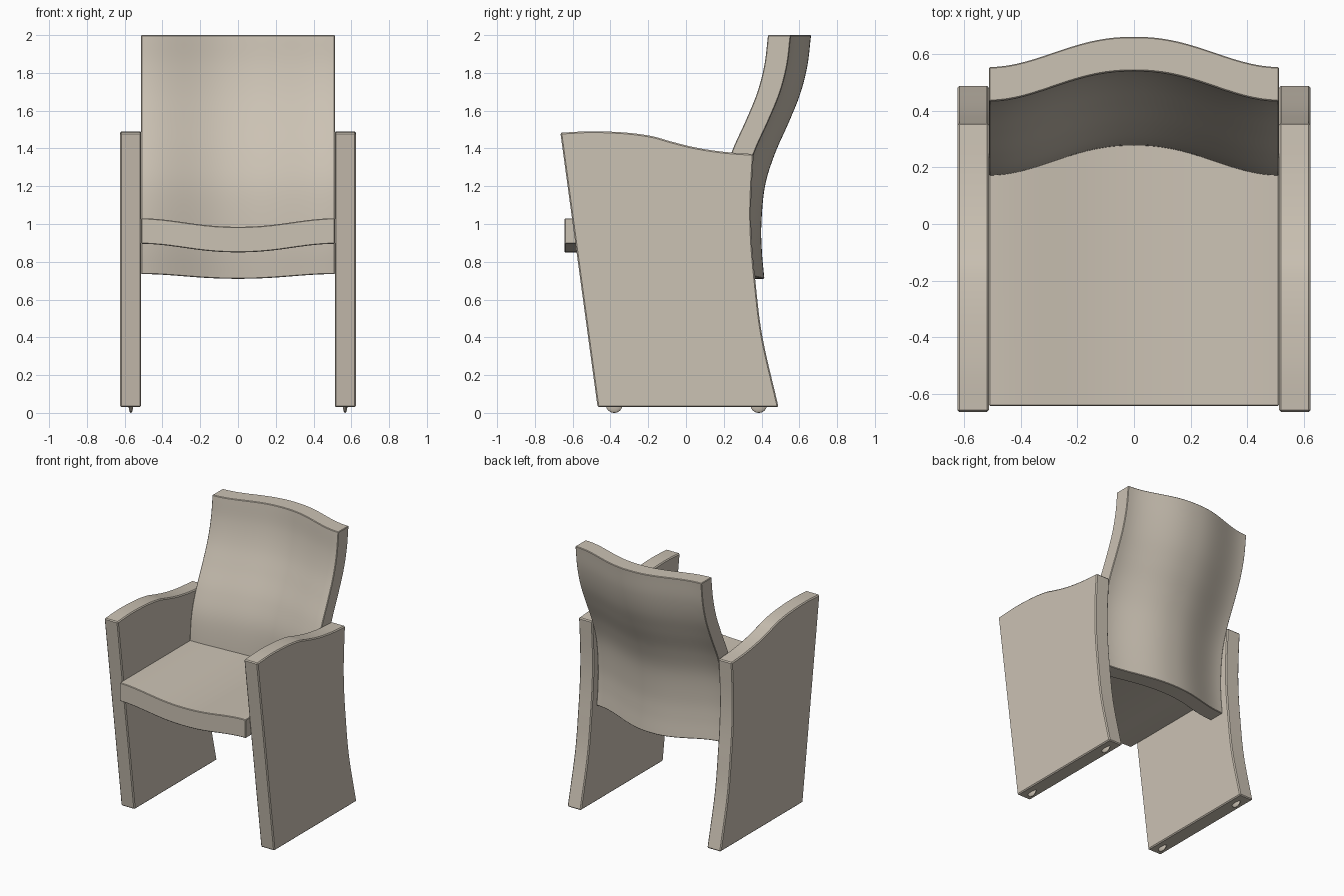
import bpy, bmesh, math
from mathutils import Vector

cube = bpy.data.objects.get("Cube")
if cube:
    bpy.data.objects.remove(cube, do_unlink=True)

HALF = 0.513   # half width between the side panels
OUTER = 0.624  # outer face of the side panels

upholstery = bpy.data.materials.new("warm_beige")
upholstery.use_nodes = True
BEIGE = (0.60, 0.54, 0.455, 1)
upholstery.diffuse_color = BEIGE
upholstery.node_tree.nodes["Principled BSDF"].inputs["Base Color"].default_value = BEIGE


def spline(pts, steps=6):
    """Smooth curve through the given points."""
    p = [Vector(q) for q in pts]
    p = [2 * p[0] - p[1]] + p + [2 * p[-1] - p[-2]]
    out = []
    for a, b, c, d in zip(p, p[1:], p[2:], p[3:]):
        for i in range(steps):
            t = i / steps
            out.append(0.5 * (2 * b + (c - a) * t + (2 * a - 5 * b + 4 * c - d) * t * t
                              + (3 * b - a - 3 * c + d) * t ** 3))
    return out + [p[-2]]


def bulge(x):
    """Crosswise curve: one at the middle, levelling to zero at the sides."""
    return 0.5 + 0.5 * math.cos(math.pi * min(1, abs(x) / HALF) ** 1.12)


def finish(bm, name):
    bmesh.ops.recalc_face_normals(bm, faces=bm.faces)
    mesh = bpy.data.meshes.new(name)
    bm.to_mesh(mesh)
    bm.free()
    mesh.materials.append(upholstery)
    obj = bpy.data.objects.new(name, mesh)
    bpy.context.collection.objects.link(obj)
    bpy.ops.object.select_all(action='DESELECT')
    obj.select_set(True)
    bpy.context.view_layer.objects.active = obj
    bpy.ops.object.shade_smooth_by_angle(angle=math.radians(30))
    return obj


def loft(name, xs, section, chamfer):
    """Join closed y-z sections placed along x and cap both ends."""
    bm = bmesh.new()
    rings = [[bm.verts.new((x, y, z)) for y, z in section(x)] for x in xs]
    n = len(rings[0])
    for r, s in zip(rings, rings[1:]):
        for i in range(n):
            j = (i + 1) % n
            bm.faces.new((r[i], r[j], s[j], s[i]))
    bm.faces.new(rings[0])
    bm.faces.new(rings[-1])
    bmesh.ops.recalc_face_normals(bm, faces=bm.faces)
    sharp = [e for e in bm.edges if e.calc_face_angle(0) > math.radians(40)]
    bmesh.ops.bevel(bm, geom=sharp, offset=chamfer, segments=1, affect='EDGES')
    return finish(bm, name)


# Side panels: sloping front, wavy arm top, curved rear edge
rear = spline([(0.49, 0.03), (0.405, 0.4), (0.367, 0.7), (0.348, 0.92),
               (0.345, 1.12), (0.358, 1.37)])
arm = spline([(0.358, 1.37), (0.2, 1.382), (0.05, 1.405), (-0.08, 1.437), (-0.18, 1.465),
              (-0.32, 1.484), (-0.5, 1.491), (-0.665, 1.483)])
panel = [(-0.468, 0.03)] + rear[:-1] + arm
for side, name in ((1, "left_side_panel"), (-1, "right_side_panel")):
    loft(name, (side * HALF, side * OUTER), lambda x: panel, 0.007)

# Backrest: S-curved slab bowed rearward across its width
spine = spline([(0.415, 0.71), (0.402, 0.85), (0.399, 1.0), (0.418, 1.2), (0.47, 1.37),
                (0.545, 1.54), (0.605, 1.69), (0.643, 1.84), (0.662, 2.0)])


def back_section(x):
    drop = 0.107 * (bulge(x) - 1)
    lift = 0.025 * (1 - bulge(x))
    pts = [(y + drop, z + lift * (2 - z) / 1.29) for y, z in spine]
    return pts + [(y - 0.121, z) for y, z in reversed(pts)]


across = [HALF * (i / 16 - 1) for i in range(33)]
loft("backrest", across, back_section, 0.004)


# Seat: level slab, dished across its width, its rear tucked into the backrest
def seat_section(x):
    dip = -0.045 * bulge(x)
    back = 0.22 + 0.107 * bulge(x)
    return [(-0.643, 0.895 + dip), (back, 0.895 + dip),
            (back, 1.03 + dip), (-0.643, 1.03 + dip)]


loft("seat", across, seat_section, 0.004)

# Narrow rounded glides under each panel
for side, s_name in ((1, "left"), (-1, "right")):
    for y, f_name in ((-0.38, "front"), (0.385, "rear")):
        bm = bmesh.new()
        bmesh.ops.create_uvsphere(bm, u_segments=20, v_segments=12, radius=0.045)
        bmesh.ops.scale(bm, vec=(0.28, 1, 1), verts=bm.verts)
        bmesh.ops.translate(bm, vec=(side * 0.567, y, 0.045), verts=bm.verts)
        finish(bm, f"{s_name}_{f_name}_glide")
